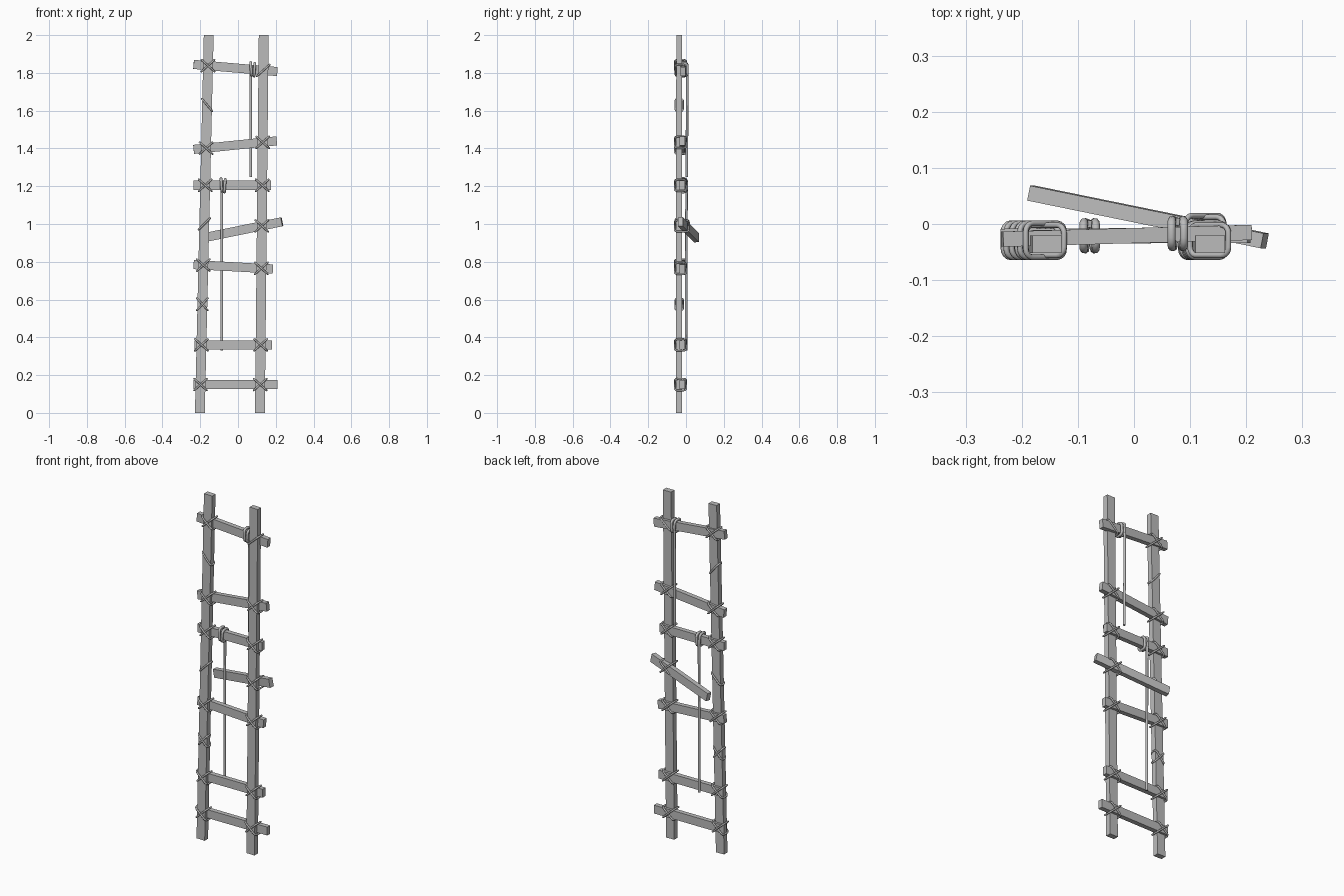
import bpy, bmesh, math
from mathutils import Vector, Matrix

if "Cube" in bpy.data.objects:
    bpy.data.objects.remove(bpy.data.objects["Cube"])

grey = bpy.data.materials.new("weathered grey")
grey.diffuse_color = (0.5, 0.5, 0.5, 1)
grey.use_nodes = True
grey.node_tree.nodes["Principled BSDF"].inputs["Base Color"].default_value = grey.diffuse_color


def beam(name, p0, p1, thick, wide):
    """Square-cut timber from p0 to p1; thick is along y, wide in the front plane."""
    p0, p1 = Vector(p0), Vector(p1)
    along = (p1 - p0).normalized()
    depth = (Vector((0, 1, 0)) - along * along.y).normalized()
    side = along.cross(depth)
    bm = bmesh.new()
    bmesh.ops.create_cube(bm, size=1)
    for v in bm.verts:
        c = v.co.copy()
        v.co = (p0 + p1) / 2 + along * (c.x * (p1 - p0).length) + depth * (c.y * thick) + side * (c.z * wide)
    bmesh.ops.recalc_face_normals(bm, faces=bm.faces)
    me = bpy.data.meshes.new(name)
    bm.to_mesh(me)
    bm.free()
    me.materials.append(grey)
    ob = bpy.data.objects.new(name, me)
    bpy.context.collection.objects.link(ob)
    return ob


def rope(name, pts, radius, closed):
    """Round rope swept along a path and turned into a smooth mesh."""
    cu = bpy.data.curves.new(name, 'CURVE')
    cu.dimensions = '3D'
    cu.bevel_depth = radius
    cu.bevel_resolution = 2
    cu.use_fill_caps = True
    sp = cu.splines.new('POLY')
    sp.points.add(len(pts) - 1)
    for p, co in zip(sp.points, pts):
        p.co = (*co, 1)
    sp.use_cyclic_u = closed
    tmp = bpy.data.objects.new(name + "_path", cu)
    bpy.context.collection.objects.link(tmp)
    dg = bpy.context.evaluated_depsgraph_get()
    me = bpy.data.meshes.new_from_object(tmp.evaluated_get(dg))
    bpy.data.objects.remove(tmp)
    me.materials.clear()
    me.materials.append(grey)
    ob = bpy.data.objects.new(name, me)
    bpy.context.collection.objects.link(ob)
    bpy.ops.object.select_all(action='DESELECT')
    ob.select_set(True)
    bpy.context.view_layer.objects.active = ob
    bpy.ops.object.shade_smooth_by_angle(angle=math.radians(50))
    return ob


def rounded_rect(hu, hv, r, steps=4):
    out = []
    for q, (su, sv) in enumerate([(1, 1), (-1, 1), (-1, -1), (1, -1)]):
        for i in range(steps + 1):
            a = math.pi / 2 * (q + i / steps)
            out.append((su * (hu - r) + r * math.cos(a), sv * (hv - r) + r * math.sin(a)))
    return out


def lashing(name, x, z, angle, y0=-0.056, y1=-0.004, half=0.046):
    """Rope loop passing diagonally around a joint."""
    a = math.radians(angle)
    pts = [(x + u * math.cos(a), (y0 + y1) / 2 + v, z + u * math.sin(a))
           for u, v in rounded_rect(half, (y1 - y0) / 2, 0.015)]
    return rope(name, pts, 0.005, True)


# Two upright posts leaning slightly to the right
posts = {"left": (-0.202, -0.155), "right": (0.116, 0.136)}
for side, (xb, xt) in posts.items():
    beam(side + "_post", (xb, -0.037, 0), (xt, -0.036, 2), 0.031, 0.052)


def post_x(side, z):
    b, t = posts[side]
    return b + (t - b) * z / 2


# Rungs: left x, z, y then right x, z, y
rungs = [
    ((-0.235, -0.022, 0.15), (0.21, -0.020, 0.15)),
    ((-0.230, -0.022, 0.36), (0.18, -0.020, 0.36)),
    ((-0.235, -0.022, 0.785), (0.185, -0.020, 0.762)),
    ((-0.183, 0.055, 0.927), (0.233, -0.030, 1.012)),   # loose, swung backwards
    ((-0.235, -0.022, 1.205), (0.175, -0.020, 1.205)),
    ((-0.235, -0.022, 1.395), (0.205, -0.020, 1.44)),
    ((-0.235, -0.027, 1.845), (0.208, -0.015, 1.807)),
]
for i, (a, b) in enumerate(rungs):
    loose = i == 3
    beam("loose_rung" if loose else f"rung_{i + 1}", a, b, 0.027, 0.048)
    for side in posts:
        if loose and side == "left":
            continue
        z = a[2]
        for _ in range(2):
            x = post_x(side, z)
            z = a[2] + (b[2] - a[2]) * (x - a[0]) / (b[0] - a[0])
        back = 0.012 if loose else -0.002
        lashing(f"lashing_{side}_{i + 1}_a", x, z, 42, y1=back)
        if not (i == 6 and side == "right"):
            lashing(f"lashing_{side}_{i + 1}_b", x, z, -42, y0=-0.059, y1=back + 0.003)

# Leftover lashings where rungs are missing
for i, (z, ang) in enumerate([(0.575, 48), (0.575, -48), (1.0, 45), (1.63, -50)]):
    lashing(f"leftover_lashing_{i + 1}", post_x("left", z), z, ang, y1=-0.016, half=0.043)

# Rope coils round two rungs, each with a hanging end
for name, x, y, z, end, hx in [("upper", 0.078, -0.017, 1.819, 1.25, 0.068),
                               ("lower", -0.079, -0.021, 1.205, 0.33, -0.085)]:
    for k in (-1, 1):
        pts = [(x + k * 0.009 + 0.06 * v * k, y + u, z + v - 0.002 * k)
               for u, v in rounded_rect(0.024, 0.034, 0.017)]
        rope(f"{name}_coil_{'a' if k < 0 else 'b'}", pts, 0.0075, True)
    yb = y + 0.021
    rope(name + "_hanging_rope", [(x, yb, z + 0.02), (hx, yb + 0.003, z - 0.03), (hx, yb, end)], 0.007, False)
